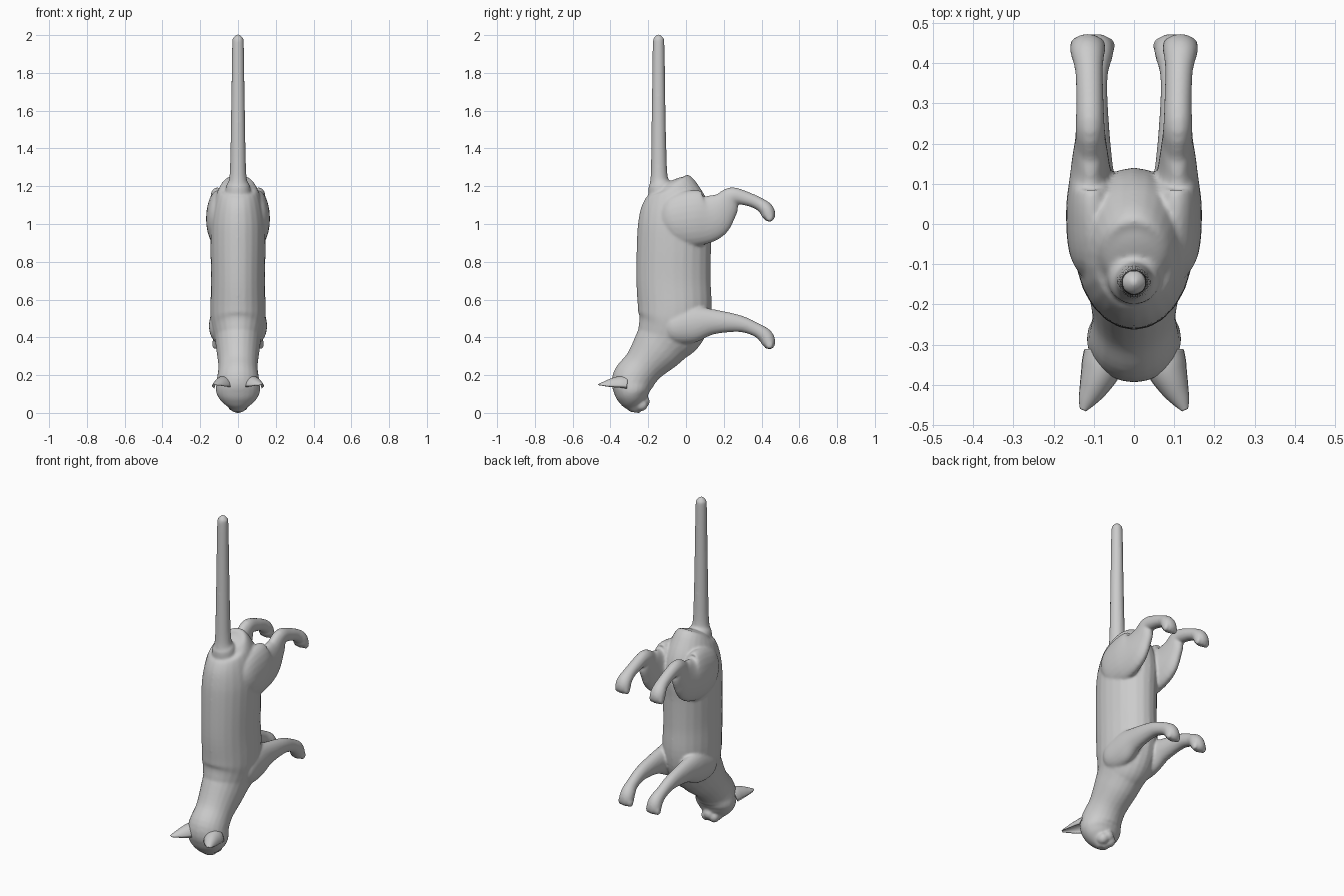
import bpy, bmesh, math
from mathutils import Vector, Matrix

SEG = 24


def spline(rows, steps=5):
    """Catmull-Rom through rows of (x, y, z, width radius, depth radius)."""
    out = []
    n = len(rows)
    for i in range(n - 1):
        quad = [rows[max(i - 1, 0)], rows[i], rows[i + 1], rows[min(i + 2, n - 1)]]
        for k in range(steps):
            t = k / steps
            out.append([0.5 * (2 * b + (c - a) * t + (2*a - 5*b + 4*c - d) * t*t
                               + (3*b - a - 3*c + d) * t**3) for a, b, c, d in zip(*quad)])
    out.append(list(rows[-1]))
    return out


def loft(bm, rows, mirror=1, dent=None):
    """Closed tube of oval rings; dent folds the lower half in to make a cup."""
    rows = spline(rows)
    rings = []
    for i, (x, y, z, rx, rp) in enumerate(rows):
        a, b = rows[max(i - 1, 0)], rows[min(i + 1, len(rows) - 1)]
        t = (Vector(b[:3]) - Vector(a[:3])).normalized()
        side = (Vector((1, 0, 0)) - t * t.x).normalized()
        up = t.cross(side)
        ring = []
        for k in range(SEG):
            ang = math.tau * k / SEG
            u, v = math.cos(ang), math.sin(ang)
            if dent is not None and v < 0:
                v *= -dent
            p = Vector((x, y, z)) + side * u * max(rx, .002) + up * v * max(rp, .002)
            p.x *= mirror
            ring.append(bm.verts.new(p))
        rings.append(ring)
    faces = [bm.faces.new(rings[0]), bm.faces.new(rings[-1])]
    for r, q in zip(rings, rings[1:]):
        for k in range(SEG):
            j = (k + 1) % SEG
            faces.append(bm.faces.new((r[k], r[j], q[j], q[k])))
    bmesh.ops.recalc_face_normals(bm, faces=faces)


def ball(bm, pos, size):
    m = Matrix.Translation(pos) @ Matrix.Diagonal((*size, 1))
    bmesh.ops.create_uvsphere(bm, u_segments=20, v_segments=12, radius=1, matrix=m)


def finish(bm, name):
    mesh = bpy.data.meshes.new(name)
    bm.to_mesh(mesh)
    bm.free()
    mesh.polygons.foreach_set("use_smooth", [True] * len(mesh.polygons))
    ob = bpy.data.objects.new(name, mesh)
    bpy.context.collection.objects.link(ob)
    return ob


body = bmesh.new()
# torso, rump to chest
loft(body, [(0, -.09, 1.222, .02, .03), (0, -.085, 1.212, .07, .09), (0, -.07, 1.18, .105, .135),
            (0, -.06, 1.10, .13, .178), (0, -.057, 1.0, .145, .197), (0, -.064, .88, .146, .197),
            (0, -.066, .7, .143, .197), (0, -.06, .55, .146, .195), (0, -.075, .46, .14, .185),
            (0, -.12, .37, .115, .15), (0, -.15, .31, .08, .10), (0, -.16, .29, .02, .03)])
# neck and head
loft(body, [(0, -.05, .50, .03, .05), (0, -.08, .44, .12, .15), (0, -.14, .355, .117, .142),
            (0, -.225, .25, .104, .108), (0, -.28, .175, .112, .112), (0, -.285, .115, .117, .098),
            (0, -.278, .07, .095, .076), (0, -.268, .035, .055, .05),
            (0, -.262, .008, .03, .028), (0, -.262, .001, .01, .01)])
# tail
loft(body, [(0, -.13, 1.15, .07, .07), (0, -.137, 1.205, .062, .062), (0, -.142, 1.245, .046, .046),
            (0, -.144, 1.4, .040, .040), (0, -.145, 1.7, .035, .035), (0, -.145, 1.95, .031, .031),
            (0, -.145, 1.985, .025, .025), (0, -.145, 2.003, .008, .008)])

for s in (1, -1):
    # front leg with paw
    loft(body, [(.08, -.13, .45, .03, .04), (.085, -.07, .455, .065, .09), (.092, .03, .47, .06, .10),
                (.098, .14, .482, .046, .068), (.1, .28, .473, .036, .045), (.098, .37, .441, .033, .036),
                (.093, .42, .407, .040, .040), (.092, .438, .37, .042, .036),
                (.092, .44, .345, .03, .022), (.092, .44, .338, .01, .008)], s)
    # hind leg with thigh, hock and paw
    loft(body, [(.085, -.14, 1.0, .03, .05), (.095, -.07, 1.015, .065, .13), (.103, .04, 1.03, .066, .15),
                (.108, .13, 1.04, .05, .128), (.108, .2, 1.095, .039, .085), (.109, .245, 1.147, .036, .049),
                (.11, .32, 1.134, .034, .037), (.112, .385, 1.108, .035, .034),
                (.115, .424, 1.078, .042, .038), (.115, .438, 1.045, .044, .036),
                (.115, .44, 1.022, .03, .022), (.115, .44, 1.013, .01, .008)], s)
    # toes
    for cx, cz in ((.092, .362), (.115, 1.037)):
        for k in (-1.5, -.5, .5, 1.5):
            ball(body, (s * (cx + k * .021), .447 - abs(k) * .003, cz), (.013, .021, .026))
    # muzzle pads
    ball(body, (s * .024, -.238, .043), (.032, .036, .034))
ball(body, (0, -.216, .06), (.03, .024, .03))

cat = finish(body, "body")
rm = cat.modifiers.new("fuse", 'REMESH')
rm.mode = 'VOXEL'
rm.voxel_size = .007
rm.use_smooth_shade = True
sm = cat.modifiers.new("soften", 'SMOOTH')
sm.factor = .5
sm.iterations = 7

for s, label in ((1, "left"), (-1, "right")):
    # cupped ear
    ear = bmesh.new()
    loft(ear, [(.075, -.32, .13, .05, .065), (.082, -.36, .134, .05, .06), (.1, -.405, .138, .037, .043),
               (.117, -.44, .143, .022, .022), (.127, -.463, .147, .008, .006)], s, .6)
    finish(ear, label + "_ear")
    # eye
    eye = bmesh.new()
    ball(eye, (s * .06, -.312, .068), (.02, .018, .016))
    finish(eye, label + "_eye")

# nose
nose = bmesh.new()
ball(nose, (0, -.262, .013), (.015, .016, .012))
finish(nose, "nose")
